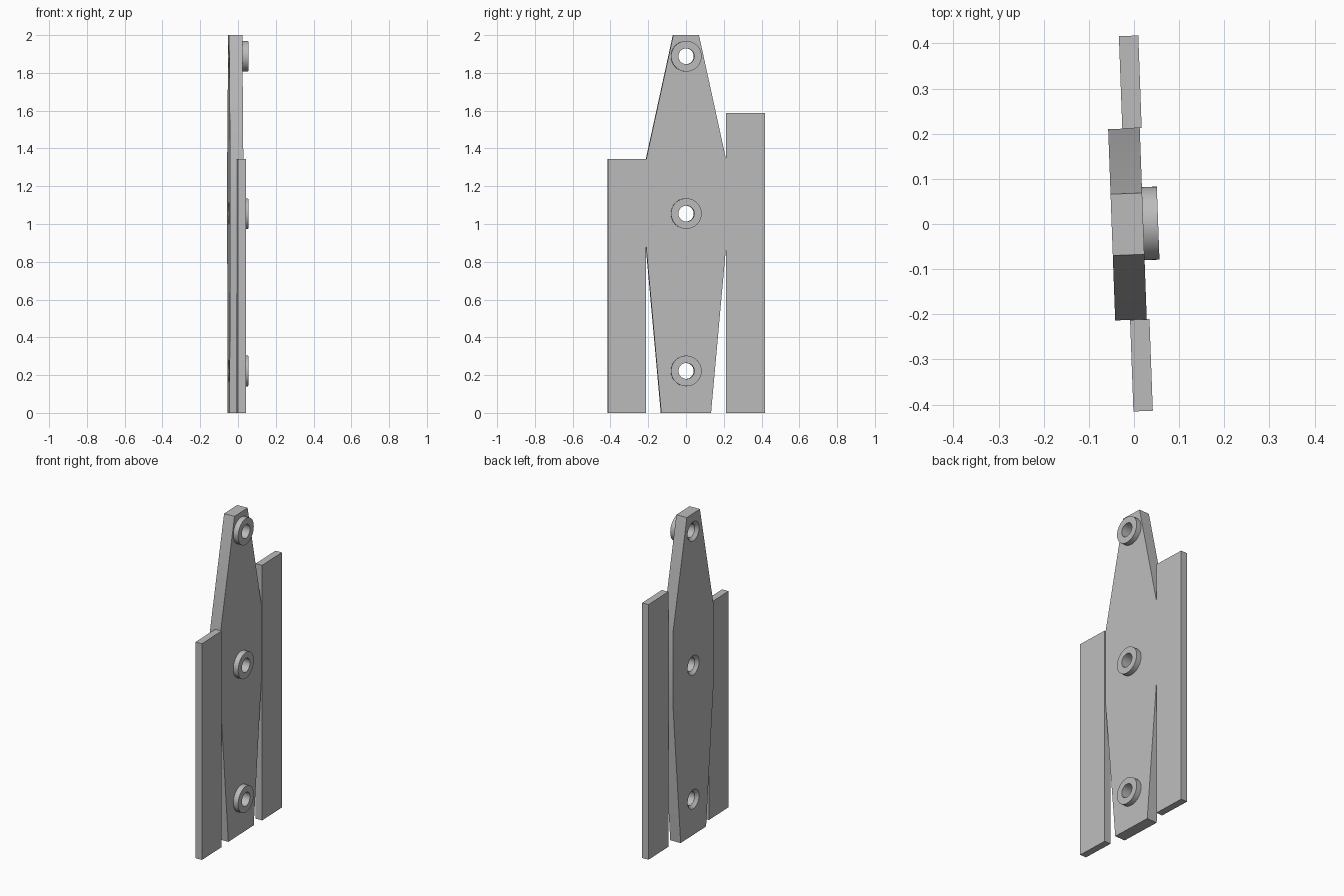
import bpy, bmesh, math
from mathutils import Matrix

if "Cube" in bpy.data.objects:
    bpy.data.objects.remove(bpy.data.objects["Cube"])

TILT = Matrix.Rotation(math.radians(2.1), 4, 'Z')   # whole assembly is turned slightly
HOLES = (0.222, 1.055, 1.888)

steel = bpy.data.materials.new("grey metal")
steel.diffuse_color = (0.5, 0.5, 0.5, 1)
steel.use_nodes = True
steel.node_tree.nodes["Principled BSDF"].inputs["Base Color"].default_value = steel.diffuse_color


def finish(name, bm):
    bmesh.ops.recalc_face_normals(bm, faces=bm.faces)
    bm.transform(TILT)
    mesh = bpy.data.meshes.new(name)
    bm.to_mesh(mesh)
    bm.free()
    mesh.materials.append(steel)
    ob = bpy.data.objects.new(name, mesh)
    bpy.context.collection.objects.link(ob)
    return ob


def slab(name, outline, x0, x1):
    """Extrude a (y, z) outline from x0 to x1."""
    bm = bmesh.new()
    face = bm.faces.new([bm.verts.new((x0, y, z)) for y, z in outline])
    ext = bmesh.ops.extrude_face_region(bm, geom=[face])
    for v in ext["geom"]:
        if isinstance(v, bmesh.types.BMVert):
            v.co.x = x1
    return finish(name, bm)


def lathe(name, profile, z, n=48):
    """Spin a closed (radius, x) profile about the x axis at height z."""
    bm = bmesh.new()
    rings = [[bm.verts.new((x, r * math.cos(math.tau * i / n), z + r * math.sin(math.tau * i / n)))
              for i in range(n)] for r, x in profile]
    for k, a in enumerate(rings):
        b = rings[(k + 1) % len(rings)]
        for i in range(n):
            j = (i + 1) % n
            bm.faces.new((a[i], a[j], b[j], b[i]))
    return finish(name, bm)


def plug(name, profile, z, n=48):
    """Solid of revolution with capped ends, used as a cutter."""
    bm = bmesh.new()
    rings = [[bm.verts.new((x, r * math.cos(math.tau * i / n), z + r * math.sin(math.tau * i / n)))
              for i in range(n)] for r, x in profile]
    for a, b in zip(rings, rings[1:]):
        for i in range(n):
            j = (i + 1) % n
            bm.faces.new((a[i], a[j], b[j], b[i]))
    bm.faces.new(rings[0])
    bm.faces.new(rings[-1])
    return finish(name, bm)


def smooth(ob):
    bpy.ops.object.select_all(action='DESELECT')
    ob.select_set(True)
    bpy.context.view_layer.objects.active = ob
    bpy.ops.object.shade_smooth_by_angle(angle=math.radians(30))


# Tapered centre plate
half = [(0.132, 0), (0.212, 0.885), (0.212, 1.34), (0.068, 2)]
plate = slab("centre_plate", half + [(-y, z) for y, z in reversed(half)], -0.0495, 0.0205)

# Countersunk screw holes
for z in HOLES:
    cutter = plug("hole_cutter", [(0.0617, -0.0515), (0.042, -0.0315), (0.042, 0.03)], z)
    mod = plate.modifiers.new("hole", 'BOOLEAN')
    mod.object, mod.solver = cutter, 'EXACT'
    bpy.context.view_layer.objects.active = plate
    bpy.ops.object.modifier_apply(modifier=mod.name)
    bpy.data.objects.remove(cutter)
smooth(plate)

# Raised collars around the holes
for z in HOLES:
    smooth(lathe("collar", [(0.042, 0.0205), (0.081, 0.0205), (0.081, 0.0535), (0.042, 0.0535)], z))

# Side boards of different heights
for name, y0, y1, x0, top in (("front_board", -0.415, -0.212, -0.0165, 1.345),
                              ("back_board", 0.212, 0.417, -0.0182, 1.587)):
    slab(name, [(y0, 0), (y1, 0), (y1, top), (y0, top)], x0, x0 + 0.043)
